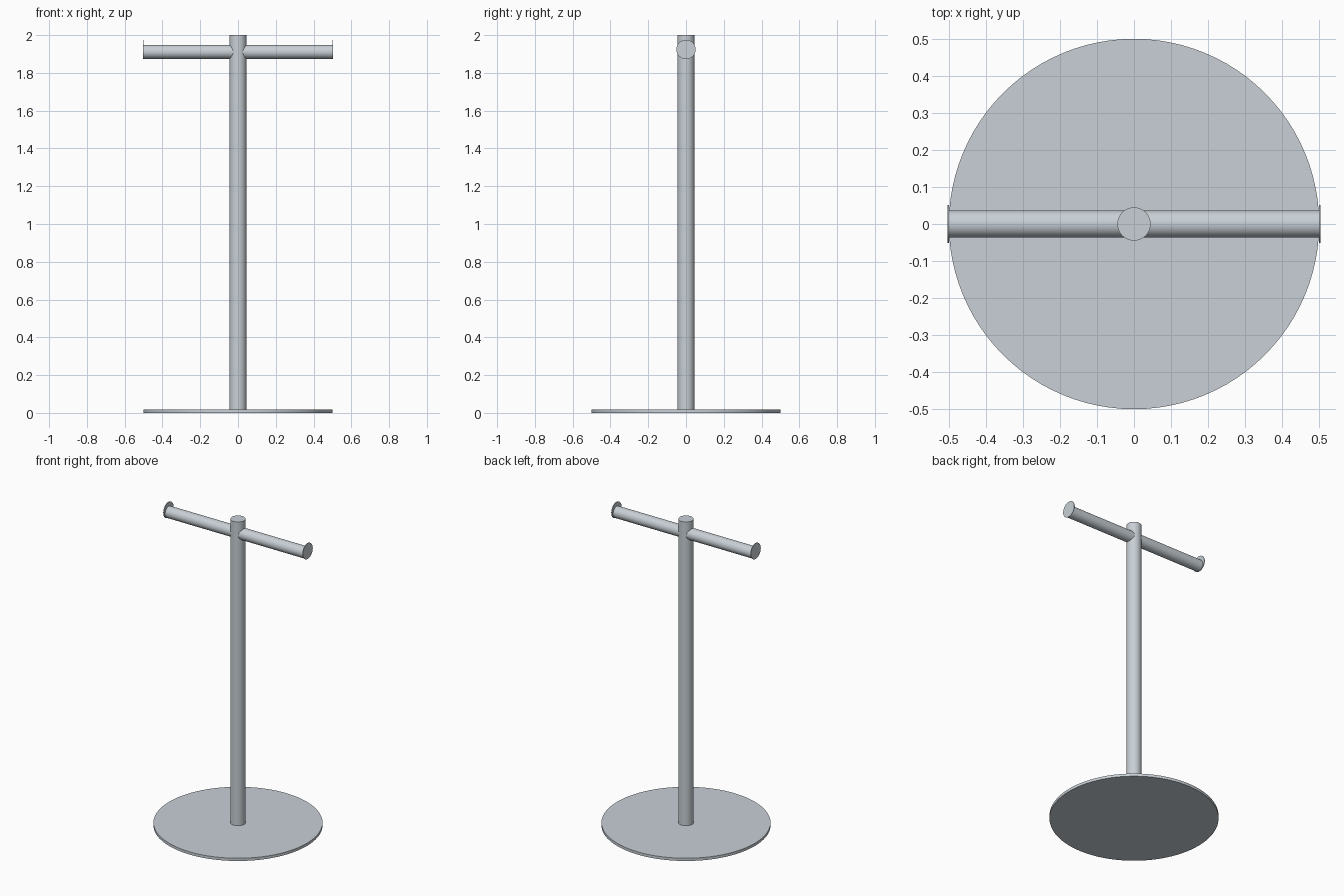
import bpy, math

if "Cube" in bpy.data.objects:
    bpy.data.objects.remove(bpy.data.objects["Cube"])

metal = bpy.data.materials.new("brushed_grey_metal")
metal.diffuse_color = (0.58, 0.63, 0.67, 1)
metal.use_nodes = True
metal.node_tree.nodes["Principled BSDF"].inputs["Base Color"].default_value = metal.diffuse_color


def cylinder(name, radius, depth, location, along_x=False):
    """Smooth-sided cylinder, upright or lying along x."""
    rot = (0, math.pi / 2, 0) if along_x else (0, 0, 0)
    bpy.ops.mesh.primitive_cylinder_add(vertices=96, radius=radius, depth=depth,
                                        location=location, rotation=rot)
    ob = bpy.context.object
    ob.name = name
    ob.data.materials.append(metal)
    bpy.ops.object.shade_smooth_by_angle(angle=math.radians(30))
    return ob


# Round floor plate
cylinder("base_plate", 0.5, 0.018, (0, 0, 0.009))

# Upright pole, standing on the plate
cylinder("pole", 0.045, 1.985, (0, 0, 1.0075))

# Two hanging arms, each with a slightly raised end stop disc
for side, label in ((-1, "left"), (1, "right")):
    cylinder(label + "_arm", 0.037, 0.49, (side * 0.256, 0, 1.911), True)
    cylinder(label + "_end_stop", 0.051, 0.004, (side * 0.502, 0, 1.924), True)
